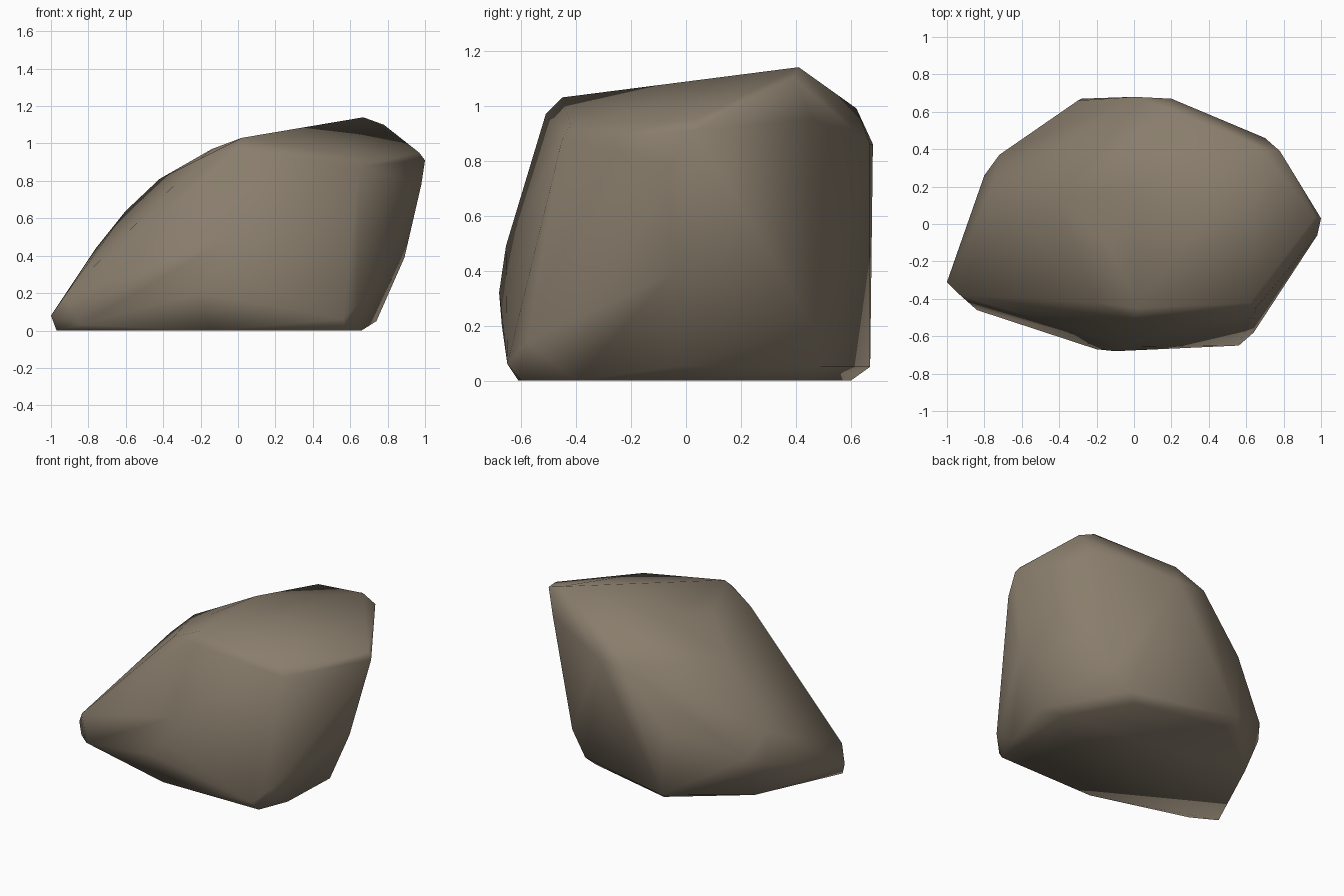
import bpy, bmesh

# Corner points of the boulder
POINTS = [
    # foot
    (-.97, -.33, 0), (-.84, -.46, .03), (-.15, -.61, 0), (.58, -.6, 0), (.66, -.4, 0),
    (.62, .05, 0), (.38, .45, 0), (-.25, .6, 0), (-.7, .25, 0),
    # low belt
    (-1, -.31, .08), (-.93, -.38, .18), (-.2, -.67, .2), (.56, -.65, .06), (.64, -.58, .14),
    (.74, -.05, .05), (.43, .49, .05), (-.28, .67, .05), (-.8, .26, .25),
    # middle
    (-.1, -.68, .32), (-.05, -.655, .49), (.89, -.05, .39), (.55, .46, .2),
    (-.76, .2, .44), (-.72, .37, .3), (-.3, .66, .5), (-.6, .12, .64),
    # shoulder
    (-.42, .12, .81), (-.14, -.1, .97), (-.2, -.42, .92), (.98, -.06, .78), (1, .03, .91),
    (.97, .04, .95), (.65, -.45, .88), (0, .68, .86), (.2, .67, .86), (.7, .46, .95),
    # crown
    (0, -.51, .97), (.02, -.45, 1.03), (.62, -.42, .93), (.18, .62, .99),
    (.67, .41, 1.14), (.78, .39, 1.1), (0, .2, 1.02),
]

# Stone colour
mat = bpy.data.materials.new("stone_brown")
mat.diffuse_color = (0.25, 0.205, 0.15, 1)

# Boulder skin stretched over the corners
bm = bmesh.new()
for p in POINTS:
    bm.verts.new(p)
bmesh.ops.convex_hull(bm, input=bm.verts[:])
bmesh.ops.delete(bm, geom=[v for v in bm.verts if not v.link_faces], context='VERTS')
bmesh.ops.recalc_face_normals(bm, faces=bm.faces[:])
mesh = bpy.data.meshes.new("boulder")
bm.to_mesh(mesh)
bm.free()
mesh.materials.append(mat)
boulder = bpy.data.objects.new("boulder", mesh)
bpy.context.collection.objects.link(boulder)

# Soft shading, sharp only around the foot
bpy.context.view_layer.objects.active = boulder
boulder.select_set(True)
bpy.ops.object.shade_smooth_by_angle(angle=1.2)
